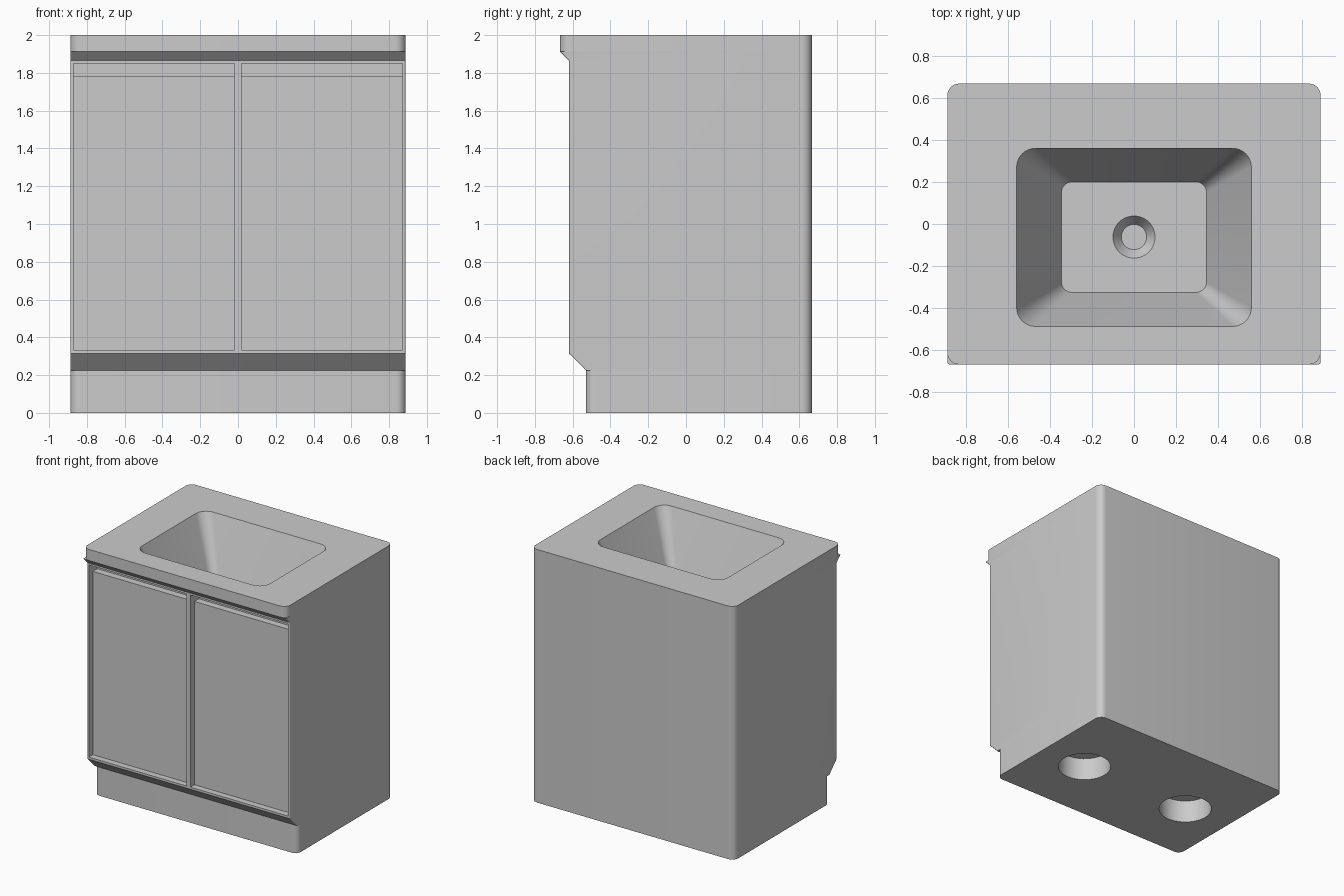
import bpy, bmesh, math

if "Cube" in bpy.data.objects:
    bpy.data.objects.remove(bpy.data.objects["Cube"], do_unlink=True)

gray = bpy.data.materials.new("light_gray")
gray.use_nodes = True
gray.diffuse_color = (0.6, 0.6, 0.6, 1)
gray.node_tree.nodes["Principled BSDF"].inputs["Base Color"].default_value = (0.6, 0.6, 0.6, 1)


def rounded_rect(x0, x1, y0, y1, front_r, back_r, z, steps=8):
    """Counter-clockwise rounded rectangle with its own front and back corner radii."""
    corners = [(x1 - front_r, y0 + front_r, front_r, -90), (x1 - back_r, y1 - back_r, back_r, 0),
               (x0 + back_r, y1 - back_r, back_r, 90), (x0 + front_r, y0 + front_r, front_r, 180)]
    points = []
    for cx, cy, r, start in corners:
        for i in range(steps + 1):
            a = math.radians(start + 90 * i / steps)
            points.append((cx + r * math.cos(a), cy + r * math.sin(a), z))
    return points


def circle(cx, cy, r, z, sides=48):
    return [(cx + r * math.cos(2 * math.pi * i / sides),
             cy + r * math.sin(2 * math.pi * i / sides), z) for i in range(sides)]


def loft(name, rings):
    """Closed solid through a stack of equal-length rings."""
    bm = bmesh.new()
    rows = [[bm.verts.new(p) for p in ring] for ring in rings]
    n = len(rows[0])
    for low, high in zip(rows, rows[1:]):
        for i in range(n):
            j = (i + 1) % n
            bm.faces.new((low[i], low[j], high[j], high[i]))
    bm.faces.new(rows[0][::-1])
    bm.faces.new(rows[-1])
    bmesh.ops.remove_doubles(bm, verts=bm.verts, dist=0.00005)
    bmesh.ops.recalc_face_normals(bm, faces=bm.faces)
    mesh = bpy.data.meshes.new(name)
    bm.to_mesh(mesh)
    bm.free()
    mesh.materials.append(gray)
    obj = bpy.data.objects.new(name, mesh)
    bpy.context.collection.objects.link(obj)
    return obj


def box(name, x0, x1, y0, y1, z0, z1):
    return loft(name, [[(x0, y0, z), (x1, y0, z), (x1, y1, z), (x0, y1, z)] for z in (z0, z1)])


def cut(target, cutter):
    bpy.ops.object.select_all(action='DESELECT')
    bpy.context.view_layer.objects.active = target
    target.select_set(True)
    mod = target.modifiers.new("cut", 'BOOLEAN')
    mod.operation = 'DIFFERENCE'
    mod.solver = 'EXACT'
    mod.object = cutter
    bpy.ops.object.modifier_apply(modifier=mod.name)
    bpy.data.objects.remove(cutter, do_unlink=True)


# Cabinet shell: toe kick, sloped step, door zone, sloped lip and worktop
W, BACK = 0.887, 0.667
sections = [(0, -0.53, 0.05), (0.225, -0.53, 0.05), (0.225, -0.53, 0.01), (0.315, -0.62, 0.01),
            (1.865, -0.62, 0.01), (1.912, -0.667, 0.01), (1.912, -0.667, 0.055), (2, -0.667, 0.055)]
cabinet = loft("cabinet", [rounded_rect(-W, W, front, BACK, r, 0.055, z)
                           for z, front, r in sections])

# Sink bowl with sloped walls
bowl = [(-0.345, 0.345, -0.325, 0.2, 0.05, 0.05, 1.5),
        (-0.558, 0.558, -0.487, 0.36, 0.09, 0.09, 2),
        (-0.558, 0.558, -0.487, 0.36, 0.09, 0.09, 2.1)]
cut(cabinet, loft("bowl_cutter", [rounded_rect(*s) for s in bowl]))

# Tapered drain
cut(cabinet, loft("drain_cutter", [circle(0, -0.062, r, z)
                                   for r, z in ((0.06, 1.44), (0.1, 1.5), (0.1, 1.55))]))

# Door openings, doors set back with a finger gap above, and holes underneath
for side, name in ((-1, "right"), (1, "left")):
    x0, x1 = sorted((side * 0.018, side * 0.87))
    cut(cabinet, box("opening_cutter", x0, x1, -0.75, -0.515, 0.332, 1.85))
    box(name + "_door", x0, x1, -0.57, -0.51, 0.332, 1.78)
    cut(cabinet, loft("hole_cutter", [circle(side * 0.49, 0.01, 0.195, z) for z in (-0.1, 0.18)]))

# Smooth rounded corners, keep hard edges
bpy.ops.object.select_all(action='DESELECT')
cabinet.select_set(True)
bpy.context.view_layer.objects.active = cabinet
bpy.ops.object.shade_smooth_by_angle(angle=math.radians(30))
